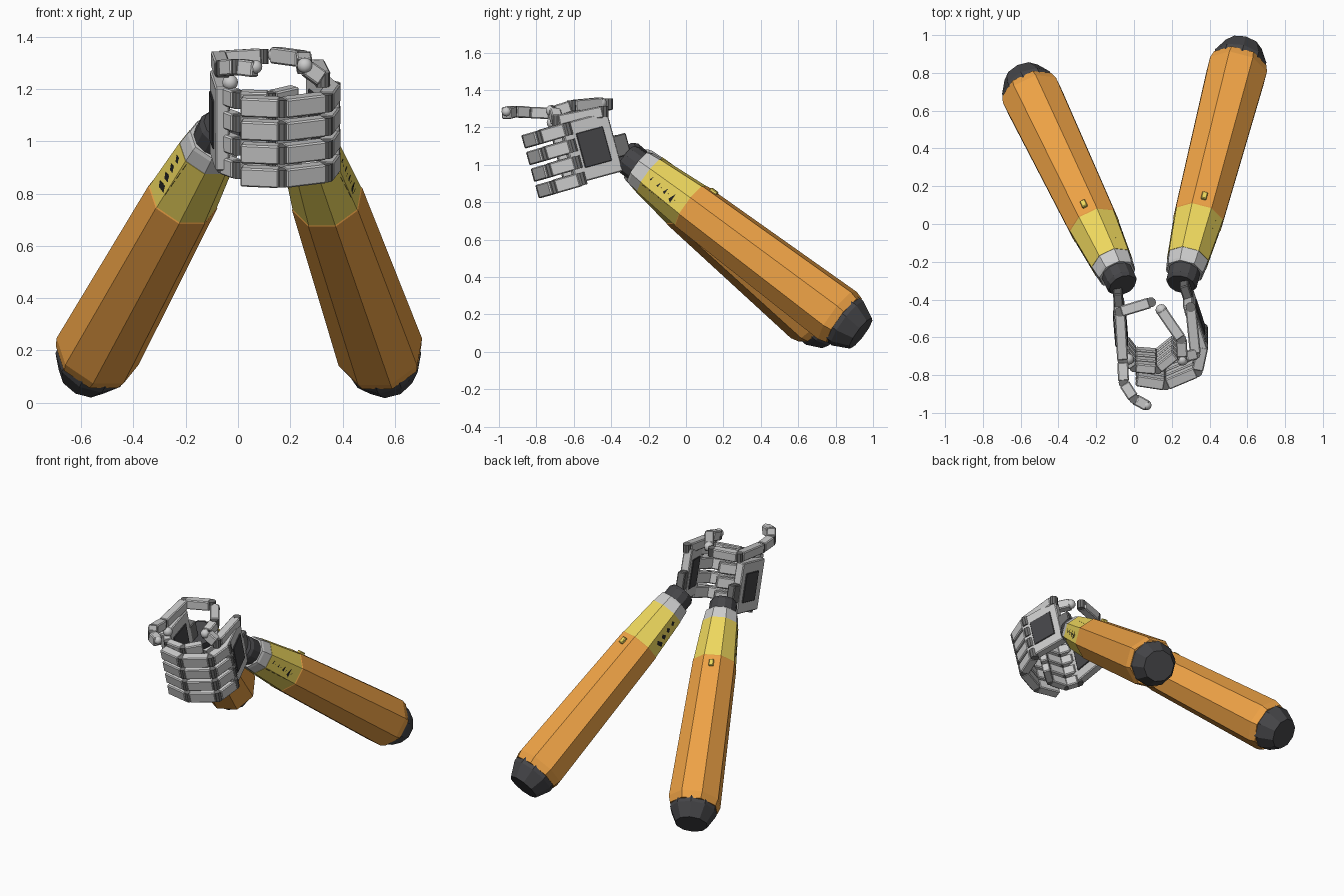
import bpy, bmesh, math
from mathutils import Vector as V, Matrix

if "Cube" in bpy.data.objects:
    bpy.data.objects.remove(bpy.data.objects["Cube"])

def mat(name, c):
    m = bpy.data.materials.new(name)
    m.diffuse_color = (*c, 1)
    m.use_nodes = True
    m.node_tree.nodes["Principled BSDF"].inputs["Base Color"].default_value = m.diffuse_color
    return m

ORANGE = mat("orange", (.85, .36, .06))
YELLOW = mat("yellow", (.85, .68, .11))
DARK = mat("dark", (.06, .06, .065))
BLACK = mat("black", (.015, .015, .015))
JOINT = mat("joint_grey", (.16, .16, .16))

def finish(name, bm, m=None, matrix=None):
    if matrix is not None:
        bmesh.ops.transform(bm, matrix=matrix, verts=bm.verts)
    bmesh.ops.recalc_face_normals(bm, faces=bm.faces)
    me = bpy.data.meshes.new(name)
    bm.to_mesh(me)
    bm.free()
    ob = bpy.data.objects.new(name, me)
    bpy.context.collection.objects.link(ob)
    if m:
        me.materials.append(m)
    return ob

def frame(origin, xdir, up):
    x = V(xdir).normalized()
    y = V(up).cross(x).normalized()
    z = x.cross(y)
    M = Matrix((x, y, z)).transposed().to_4x4()
    M.translation = V(origin)
    return M

def box(name, M, size, centre=(0, 0, 0), m=None, bevel=.006):
    bm = bmesh.new()
    bmesh.ops.create_cube(bm, size=1)
    for v in bm.verts:
        v.co = V([v.co[i] * size[i] + centre[i] for i in range(3)])
    if bevel:
        bmesh.ops.bevel(bm, geom=bm.edges[:], offset=bevel, segments=1, affect='EDGES')
    return finish(name, bm, m, M)

def lathe(name, M, rings, sides, m=None):
    # rings of (distance along x, radius), flat facet facing up
    bm = bmesh.new()
    loops = []
    for d, r in rings:
        loops.append([bm.verts.new((d, r * math.cos(a), r * math.sin(a)))
                      for a in [(i + .5) * 2 * math.pi / sides for i in range(sides)]])
    for a, b in zip(loops, loops[1:]):
        for i in range(sides):
            j = (i + 1) % sides
            bm.faces.new((a[i], a[j], b[j], b[i]))
    bm.faces.new(loops[0])
    bm.faces.new(loops[-1])
    return finish(name, bm, m, M)

def ball(name, p, r):
    bm = bmesh.new()
    bmesh.ops.create_uvsphere(bm, u_segments=12, v_segments=8, radius=r)
    ob = finish(name, bm, None, Matrix.Translation(V(p)))
    for f in ob.data.polygons:
        f.use_smooth = True

def digit(name, pts, up, height, thick, gap=.008):
    # boxes along a path, with a pin joint at every knuckle
    pts = [V(p) for p in pts]
    for i, (p, q) in enumerate(zip(pts, pts[1:])):
        L = (q - p).length
        box(f"{name}_segment_{i+1}", frame((p + q) / 2, q - p, up),
            (L - 2 * gap, thick, height))
        lathe(f"{name}_joint_{i+1}", frame(p, up, (1, 0, 0)),
              [(-height * .46, thick * .46), (height * .46, thick * .46)], 10, JOINT)

def stripe(name, M, side, d):
    # tapered claw mark wrapping over one side of the cuff
    def rad(x):
        return (.112 + (x - .165) / .275 * .022) * .924
    bm = bmesh.new()
    outline = [(d, -.052), (d + .034, -.052), (d + .05, .0), (d + .068, .085), (d + .03, .015)]
    inner, outer = [], []
    for x, h in outline:
        R = rad(x)
        flat = R * .414
        y = R if abs(h) < flat else R - (abs(h) - flat)
        inner.append(bm.verts.new((x, side * (y - .02), h)))
        outer.append(bm.verts.new((x, side * (y + .006), h)))
    bm.faces.new(inner)
    bm.faces.new(outer)
    for i in range(5):
        j = (i + 1) % 5
        bm.faces.new((inner[i], inner[j], outer[j], outer[i]))
    finish(name, bm, BLACK, M)

def arm(side, wrist, elbow):
    w, e = V(wrist), V(elbow)
    k = (e - w).length / 1.6
    M = frame(w, e - w, (0, 0, 1))
    lathe(side + "_wrist_joint", M, [(0, .075), (.02, .086), (.1, .086)], 12, DARK)
    lathe(side + "_wrist_ring", M, [(.085, .1), (.1, .106), (.165, .114)], 8)
    lathe(side + "_cuff", M, [(.165, .116), (.44, .138)], 8, YELLOW)
    lathe(side + "_forearm", M, [(.44, .138), (.445, .141), (1.44 * k, .168), (1.485 * k, .155)], 8, ORANGE)
    lathe(side + "_elbow_cap", M, [(1.46 * k, .148), (1.51 * k, .147), (1.6 * k, .102)], 10, DARK)
    box(side + "_button", M, (.045, .03, .025), (.5, 0, .134), YELLOW, .004)
    for s in (-1, 1):
        for i in range(4):
            stripe(f"{side}_stripe_{s}_{i}", M, s, .175 + i * .052)

arm("right", (.25, -.32, 1.04), (.577, .935, .10))
arm("left", (-.06, -.325, 1.06), (-.59, .785, .10))

UP = V((0, -.26, .96)).normalized()

def palm(side, centre, forward):
    M = frame(centre, forward, UP)
    box(side + "_palm", M, (.27, .055, .33))
    for s in (-1, 1):
        box(f"{side}_palm_panel_{s}", M, (.155, .012, .19), (-.01, s * .028, 0), DARK, .003)
    # short link from wrist to palm
    box(side + "_palm_link", M, (.09, .05, .12), (-.16, 0, -.03), JOINT)

palm("right", (.325, -.51, 1.09), (.30, -.92, -.25))
palm("left", (-.07, -.56, 1.08), (.08, -.96, -.25))

def fingers(side, path, z0, y0, height, thick):
    for i in range(4):
        pts = [(x, y + .025 * i, z0 + .29 * (y - y0) - .089 * i) for x, y in path]
        digit(f"{side}_finger_{i+1}", pts, UP, height, thick)

# the right fingers wrap around the outside of the left fist
fingers("right", [(.365, -.635), (.335, -.775), (.168, -.845), (.005, -.82)], 1.19, -.635, .074, .06)
fingers("left", [(-.055, -.685), (.0, -.755), (.125, -.765), (.225, -.685)], 1.18, -.685, .07, .05)

# thumbs
digit("left_thumb", [(.09, -.415, 1.325), (-.075, -.465, 1.315), (-.06, -.725, 1.275),
                     (-.055, -.84, 1.28), (.0, -.925, 1.285), (.075, -.965, 1.275)], (0, 0, 1), .062, .058)
ball("left_thumb_ball", (.067, -.96, 1.285), .026)
ball("left_thumb_base_ball", (-.03, -.715, 1.225), .03)
digit("right_thumb", [(.30, -.44, 1.285), (.325, -.69, 1.235), (.255, -.705, 1.285),
                      (.25, -.61, 1.315), (.14, -.45, 1.33)], (0, 0, 1), .062, .058)
ball("right_thumb_ball", (.256, -.72, 1.29), .03)
ball("right_thumb_tip", (.145, -.455, 1.33), .031)
